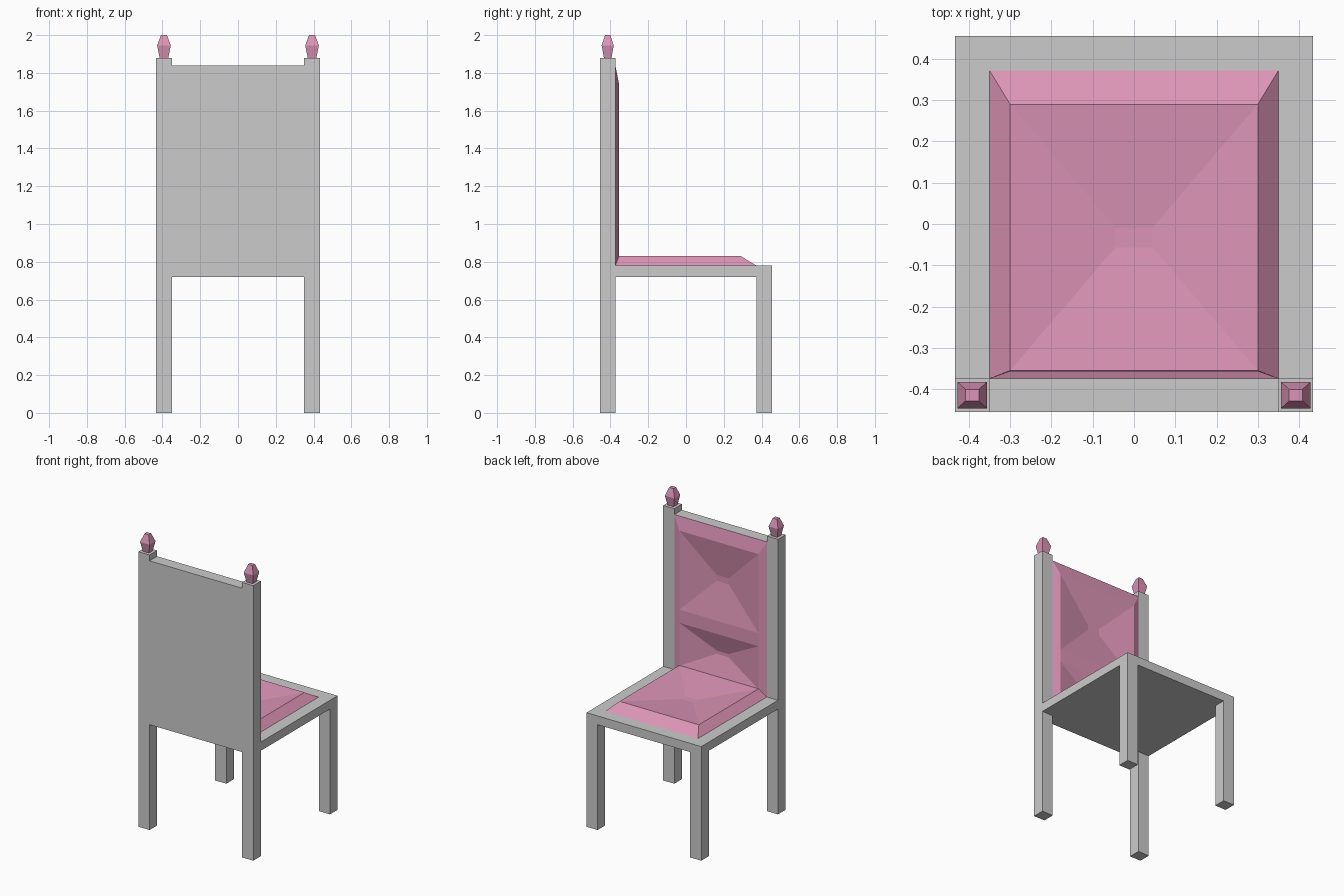
import bpy, bmesh
from mathutils import Vector

if "Cube" in bpy.data.objects:
    bpy.data.objects.remove(bpy.data.objects["Cube"])

pink = bpy.data.materials.new("pink_upholstery")
pink.diffuse_color = (0.72, 0.30, 0.47, 1)
pink.use_nodes = True
pink.node_tree.nodes["Principled BSDF"].inputs["Base Color"].default_value = pink.diffuse_color

X, Y = 0.434, 0.455          # outer half sizes
XI, YI = 0.35, 0.374         # inner faces of the legs


def finish(name, bm, mat=None):
    bmesh.ops.remove_doubles(bm, verts=bm.verts, dist=1e-5)
    me = bpy.data.meshes.new(name)
    bm.to_mesh(me)
    bm.free()
    ob = bpy.data.objects.new(name, me)
    bpy.context.collection.objects.link(ob)
    if mat:
        me.materials.append(mat)
    return ob


def box(name, lo, hi, open_front=False):
    bm = bmesh.new()
    bmesh.ops.create_cube(bm, size=1)
    lo, hi = Vector(lo), Vector(hi)
    for v in bm.verts:
        v.co = Vector([lo[i] + (v.co[i] + 0.5) * (hi[i] - lo[i]) for i in range(3)])
    if open_front:
        bm.normal_update()
        bmesh.ops.delete(bm, geom=[f for f in bm.faces if f.normal.y > 0.9],
                         context='FACES_ONLY')
    return finish(name, bm)


def rect(u0, u1, v0, v1, h):
    return [(u0, v0, h), (u1, v0, h), (u1, v1, h), (u0, v1, h)]


def cushion(name, to_world, outer_v, breaks, height, depth):
    """Bevelled pad; alternate spans between the breaks are tufted."""
    bm = bmesh.new()

    def face(pts):
        bm.faces.new([bm.verts.new(to_world(*p)) for p in pts])

    ui = 0.30
    o = rect(-XI, XI, *outer_v, 0)
    i = rect(-ui, ui, breaks[0], breaks[-1], height)
    # bevelled border
    face([o[0], o[1], i[1], i[0]])
    face([o[2], o[3], i[3], i[2]])
    face([o[1], o[2]] + [(ui, b, height) for b in reversed(breaks)])
    face([o[3], o[0]] + [(-ui, b, height) for b in breaks])
    # tufted spans and flat bands
    for n, (a, b) in enumerate(zip(breaks, breaks[1:])):
        r = rect(-ui, ui, a, b, height)
        if n % 2:
            face(r)
            continue
        m, s = (a + b) / 2, (b - a) * 0.037
        c = rect(-0.045, 0.045, m - s, m + s, height - depth)
        face(c)
        for k in range(4):
            j = (k + 1) % 4
            face([r[k], r[j], c[j], c[k]])
    return finish(name, bm, pink)


# seat slab and legs
box("seat", (-X, -Y, 0.72), (X, Y, 0.78))
for side, sx in (("left", -1), ("right", 1)):
    x0, x1 = sorted((sx * XI, sx * X))
    box(f"{side}_front_leg", (x0, YI, 0), (x1, Y, 0.72))
    box(f"{side}_back_leg", (x0, -Y, 0), (x1, -YI, 0.72))
    box(f"{side}_back_post", (x0, -Y, 0.78), (x1, -YI, 1.88))

    # four-sided finial on the post
    bm = bmesh.new()
    rings = []
    for z, hx, hy in ((1.88, 0.023, 0.020), (1.945, 0.036, 0.032), (2.0, 0.016, 0.014)):
        cx, cy = sx * (X + XI) / 2, -(Y + YI) / 2
        rings.append([bm.verts.new(p) for p in
                      rect(cx - hx, cx + hx, cy - hy, cy + hy, z)])
    bm.faces.new(rings[0][::-1])
    bm.faces.new(rings[-1])
    for a, b in zip(rings, rings[1:]):
        for k in range(4):
            j = (k + 1) % 4
            bm.faces.new([a[k], a[j], b[j], b[k]])
    finish(f"{side}_finial", bm, pink)

# back panel, its front closed by the back cushion
box("back_panel", (-XI, -Y, 0.78), (XI, -YI, 1.84), open_front=True)

# cushions
cushion("seat_cushion", lambda u, v, h: (u, v, 0.78 + h),
        (-YI, 0.372), [-0.355, 0.29], 0.05, 0.03)
cushion("back_cushion", lambda u, v, h: (-u, -YI + h, v),
        (0.78, 1.84), [0.825, 1.12, 1.21, 1.75], 0.018, 0.04)
